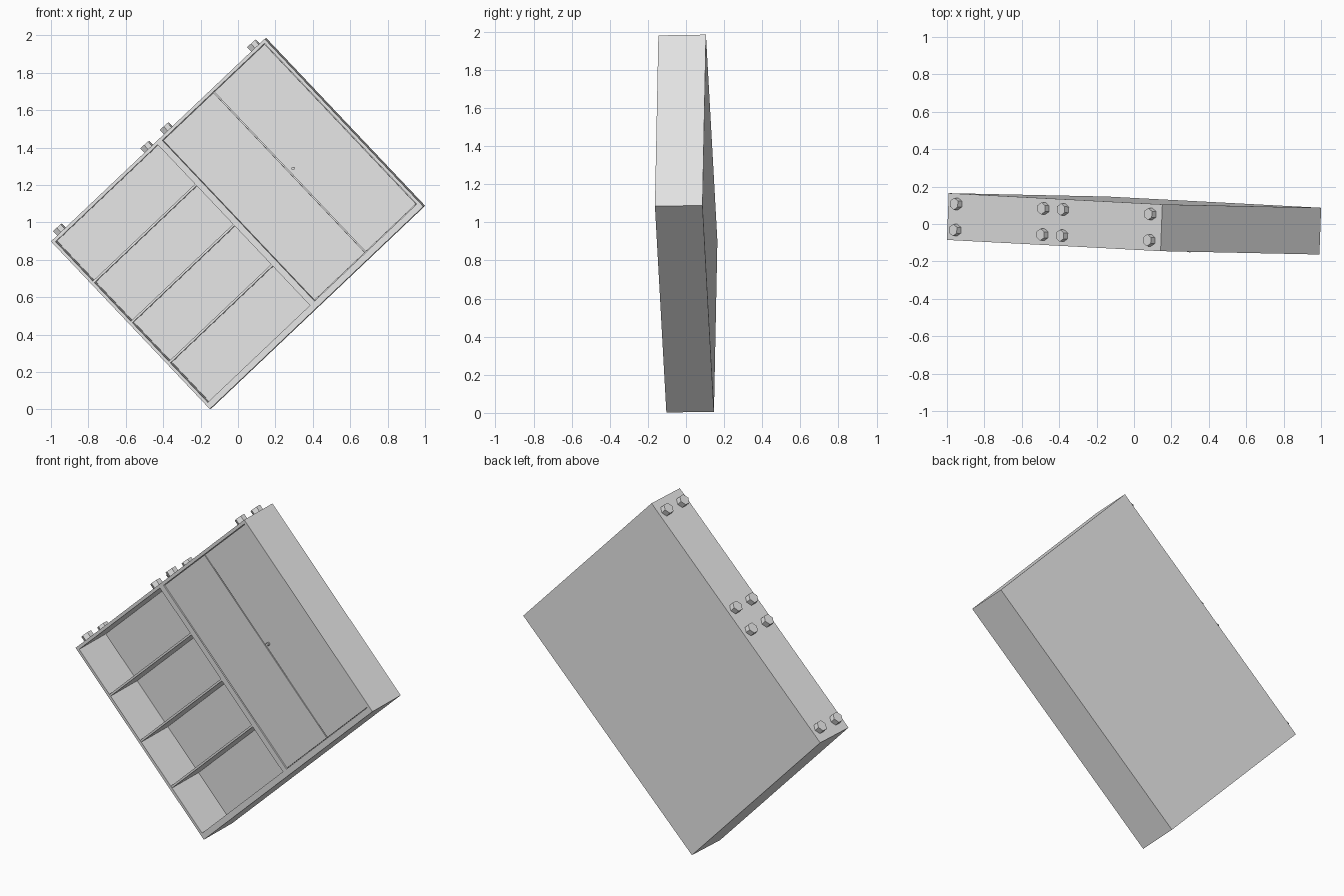
import bpy, bmesh
from math import pi
from mathutils import Matrix, Vector

old = bpy.data.objects.get("Cube")
if old:
    bpy.data.objects.remove(old, do_unlink=True)

# Tilted cabinet frame: width, height and depth directions from one front corner
width_dir = Vector((1.142, -0.06, 1.083)).normalized()
height_dir = Vector((0.847, -0.018, -0.897))
height_dir = (height_dir - width_dir * height_dir.dot(width_dir)).normalized()
depth_dir = width_dir.cross(height_dir)
frame = Matrix((width_dir, height_dir, depth_dir)).transposed().to_4x4()
frame.translation = Vector((-1.0, -0.085, 0.8985))

W, H, D = 1.575, 1.235, 0.25
MID = W / 2
SIDE, FLOOR, LID, BACK = 0.017, 0.018, 0.034, 0.015

grey = bpy.data.materials.new("plain grey")
grey.use_nodes = True
grey.diffuse_color = (0.8, 0.8, 0.8, 1)
grey.node_tree.nodes["Principled BSDF"].inputs["Base Color"].default_value = (0.8, 0.8, 0.8, 1)


def finish(name, bm):
    mesh = bpy.data.meshes.new(name)
    bmesh.ops.recalc_face_normals(bm, faces=bm.faces)
    bm.to_mesh(mesh)
    bm.free()
    mesh.materials.append(grey)
    obj = bpy.data.objects.new(name, mesh)
    bpy.context.collection.objects.link(obj)
    obj.matrix_world = frame
    return obj


def box(name, low, high):
    low, high = Vector(low), Vector(high)
    place = Matrix.Translation((low + high) / 2) @ Matrix.Diagonal((*(high - low), 1))
    bm = bmesh.new()
    bmesh.ops.create_cube(bm, size=1, matrix=place)
    return finish(name, bm)


def prism(name, centre, radius, length, sides, axis):
    bm = bmesh.new()
    turn = Matrix.Rotation(pi / 2, 4, axis) if axis else Matrix()
    bmesh.ops.create_cone(bm, cap_ends=True, segments=sides, radius1=radius,
                          radius2=radius, depth=length,
                          matrix=Matrix.Translation(centre) @ turn)
    return finish(name, bm)


# Carcass with two open compartments
carcass = box("carcass", (0, 0, 0), (W, H, D))
for start in (SIDE, MID + SIDE):
    cutter = box("compartment_cutter", (start, FLOOR, -0.1),
                 (start + MID - 2 * SIDE, H - LID, D - BACK))
    cutter.hide_render = True
    cut = carcass.modifiers.new("compartment", 'BOOLEAN')
    cut.operation = 'DIFFERENCE'
    cut.object = cutter
    bpy.context.view_layer.objects.active = carcass
    bpy.ops.object.modifier_apply(modifier=cut.name)
    bpy.data.objects.remove(cutter, do_unlink=True)

# Three evenly spaced shelves in the open half
for i in range(1, 4):
    level = FLOOR + (H - LID - FLOOR) * i / 4
    box(f"shelf_{i}", (SIDE, level - 0.006, 0.002),
        (MID - SIDE, level + 0.006, D - BACK))

# Pair of doors, slightly recessed, closing the other half
gap = 0.003
centre = MID * 1.5
for name, left, right in (("first_door", MID + SIDE, centre),
                          ("second_door", centre, W - SIDE)):
    box(name, (left + gap, FLOOR + gap, 0.005), (right - gap, H - LID - gap, 0.02))

# Door knob
prism("door_knob", (centre + 0.027, H / 2 - 0.01, -0.002), 0.009, 0.018, 8, None)

# Hexagonal feet under the corners of both halves
for half in (0, MID):
    for across in (0.072, MID - 0.072):
        for deep in (0.055, D - 0.055):
            prism("foot", (half + across, -0.016, deep), 0.032, 0.032, 6, 'X')
